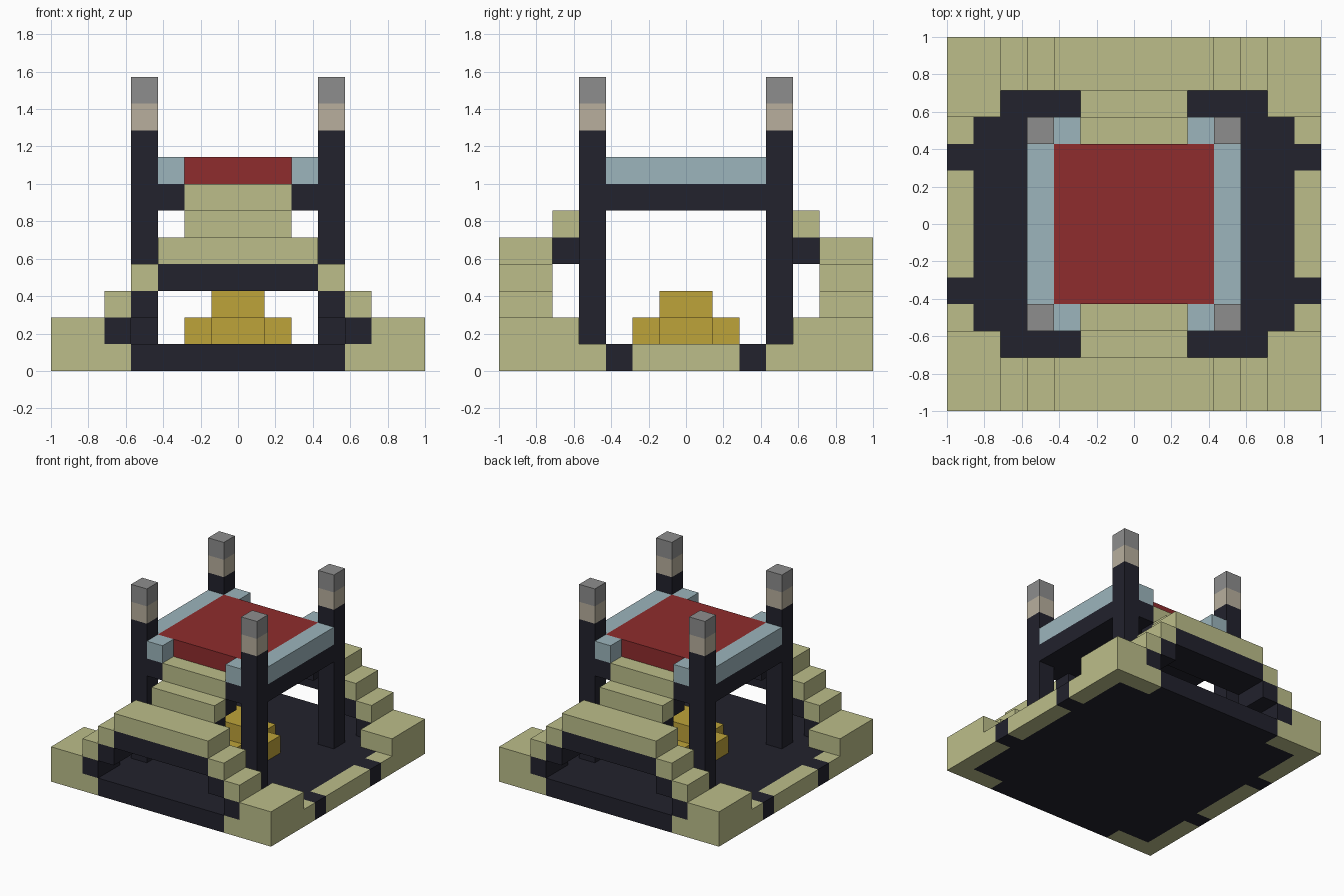
import bpy
import bmesh
from mathutils import Matrix, Vector

if "Cube" in bpy.data.objects:
    bpy.data.objects.remove(bpy.data.objects["Cube"], do_unlink=True)

U = 1 / 7  # edge of one block


def material(name, rgb):
    linear = [((c / 255 + 0.055) / 1.055) ** 2.4 for c in rgb] + [1]
    m = bpy.data.materials.new(name)
    m.use_nodes = True
    m.diffuse_color = linear
    m.node_tree.nodes["Principled BSDF"].inputs["Base Color"].default_value = linear
    return m


olive = material("olive", (188, 190, 138))
dark = material("dark slate", (34, 34, 45))
red = material("red", (143, 44, 45))
blue = material("pale blue", (156, 181, 188))
gold = material("gold", (190, 163, 58))
grey = material("grey", (141, 141, 141))
beige = material("beige", (184, 175, 157))


def part(name, mat, *boxes, mirror=""):
    """Boxes given as (x range, y range, z range) in blocks, mirrored on the named axes."""
    bm = bmesh.new()
    for sx in ((1, -1) if "x" in mirror else (1,)):
        for sy in ((1, -1) if "y" in mirror else (1,)):
            for ranges in boxes:
                mid = Vector([(a + b) / 2 * U for a, b in ranges])
                size = [(b - a) * U for a, b in ranges]
                mid.x *= sx
                mid.y *= sy
                bmesh.ops.create_cube(bm, size=1, matrix=Matrix.Translation(mid)
                                      @ Matrix.Diagonal((*size, 1)))
    mesh = bpy.data.meshes.new(name)
    bm.to_mesh(mesh)
    bm.free()
    mesh.materials.append(mat)
    obj = bpy.data.objects.new(name, mesh)
    bpy.context.collection.objects.link(obj)


def wide(n):
    return (-n, n)


# Base floor with its border
part("floor", dark, (wide(6), wide(6), (0, 1)))
part("floor_end_strips", dark, (wide(4), (6, 7), (0, 1)), mirror="y")
part("floor_side_notches", dark, ((6, 7), (2, 3), (0, 1)), mirror="xy")
part("border_sides", olive, ((6, 7), wide(2), (0, 1)), mirror="x")
part("border_corners", olive, ((6, 7), (3, 7), (0, 1)),
     ((4, 6), (6, 7), (0, 1)), mirror="xy")
part("corner_blocks", olive, ((5, 7), (4, 7), (1, 2)), mirror="xy")

# Stepped arches at front and back, lined with dark blocks underneath
for step, x in enumerate((4, 3)):
    z = 2 + step
    part(f"arch_step_{step + 1}", olive, ((x, x + 1), (5, 7), (z, z + 1)), mirror="xy")
    part(f"arch_step_lining_{step + 1}", dark, ((x, x + 1), (5, 7), (z - 1, z)), mirror="xy")
part("arch_top", olive, (wide(3), (5, 7), (4, 5)), mirror="y")
part("arch_top_lining", dark, (wide(3), (5, 7), (3, 4)), mirror="y")

# Stairs from the arches up to the deck
for step, y in enumerate((4, 3)):
    z = 5 + step
    part(f"stair_{step + 1}", olive, (wide(2), (y, y + 1), (z, z + 1)), mirror="y")
    part(f"stair_lining_{step + 1}", dark, (wide(2), (y, y + 1), (z - 1, z)), mirror="y")

# Raised deck with its rails
part("deck_beams", dark, (wide(4), wide(3), (6, 7)))
part("deck_beam_ends", dark, ((2, 3), (3, 4), (6, 7)), mirror="xy")
part("deck_carpet", red, (wide(3), wide(3), (7, 8)))
part("deck_rails", blue, ((3, 4), wide(3), (7, 8)), mirror="x")
part("deck_rail_ends", blue, ((2, 3), (3, 4), (7, 8)), mirror="xy")

# Four pillars with banded tops
for name, mat, z in (("pillars", dark, (1, 9)), ("pillar_bands", beige, (9, 10)),
                     ("pillar_caps", grey, (10, 11))):
    part(name, mat, ((3, 4), (3, 4), z), mirror="xy")

# Gold centrepiece: a cross with a raised middle
part("gold_core", gold, (wide(1), wide(1), (1, 3)))
part("gold_side_arms", gold, ((1, 2), wide(1), (1, 2)), mirror="x")
part("gold_end_arms", gold, (wide(1), (1, 2), (1, 2)), mirror="y")
